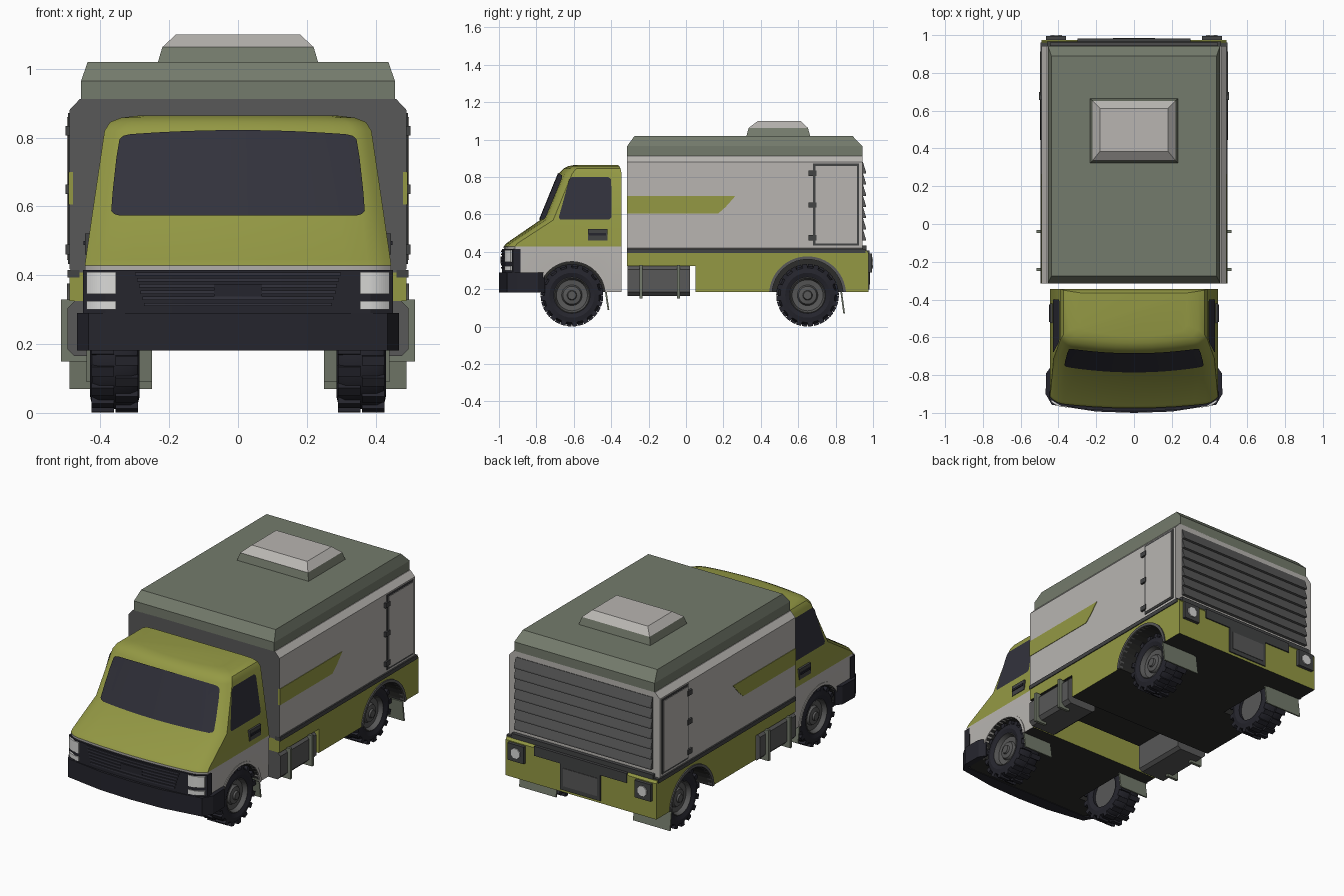
import bpy, bmesh, math
from mathutils import Vector, Matrix

if "Cube" in bpy.data.objects:
    bpy.data.objects.remove(bpy.data.objects["Cube"])

def mat(name, *rgb):
    m = bpy.data.materials.new(name)
    m.diffuse_color = [((c / 255 + 0.055) / 1.055) ** 2.4 for c in rgb] + [1]
    m.use_nodes = True
    m.node_tree.nodes["Principled BSDF"].inputs["Base Color"].default_value = m.diffuse_color
    return m

OLIVE = mat("olive_green", 148, 153, 68)
LIGHT = mat("light_grey", 184, 181, 177)
ROOF = mat("roof_green_grey", 116, 123, 108)
DARK = mat("dark_grey", 88, 88, 88)
TRIM = mat("trim_grey", 66, 67, 68)
GLASS = mat("dark_glass", 50, 50, 60)
BLACK = mat("black_rubber", 37, 37, 45)
WHITE = mat("lamp_white", 218, 218, 216)
FLOOR = mat("underside", 44, 44, 43)

def make(name, bm, mats, rule=None, smooth=0, fix=True):
    mats = mats if isinstance(mats, list) else [mats]
    if fix:
        bmesh.ops.recalc_face_normals(bm, faces=bm.faces)
    bm.normal_update()
    for f in bm.faces:
        f.material_index = rule(f.calc_center_median(), f.normal) if rule else 0
        f.smooth = smooth > 0
    for e in bm.edges:
        e.smooth = len(e.link_faces) == 2 and e.calc_face_angle(0) < smooth
    me = bpy.data.meshes.new(name)
    bm.to_mesh(me)
    bm.free()
    for m in mats:
        me.materials.append(m)
    ob = bpy.data.objects.new(name, me)
    bpy.context.collection.objects.link(ob)
    return ob

def grid(rows, wrap_u=False, wrap_v=False, caps=False):
    bm = bmesh.new()
    vs = [[bm.verts.new(p) for p in r] for r in rows]
    n, m = len(rows), len(rows[0])
    for j in range(n if wrap_v else n - 1):
        for i in range(m if wrap_u else m - 1):
            a, b = vs[j], vs[(j + 1) % n]
            bm.faces.new((a[i], a[(i + 1) % m], b[(i + 1) % m], b[i]))
    if caps:
        bm.faces.new(vs[0])
        bm.faces.new(vs[-1])
    return bm

def prism(pts, axis, a, b):
    place = {"x": lambda p, d: (d, p[0], p[1]), "y": lambda p, d: (p[0], d, p[1]),
             "z": lambda p, d: (p[0], p[1], d)}[axis]
    return grid([[place(p, d) for p in pts] for d in (a, b)], True, caps=True)

def box(name, x0, x1, y0, y1, z0, z1, m):
    return make(name, prism([(x0, y0), (x1, y0), (x1, y1), (x0, y1)], "z", z0, z1), m)

def rect(x, y0, y1, z):
    return [(-x, y0, z), (x, y0, z), (x, y1, z), (-x, y1, z)]

def circle(y, z, r, n=40, a0=0.0, a1=2 * math.pi, end=False):
    return [(y + r * math.cos(a0 + (a1 - a0) * k / (n - end)),
             z + r * math.sin(a0 + (a1 - a0) * k / (n - end))) for k in range(n)]

def carve(bm, yw, r):
    """Cut a wheel arch out of both sides."""
    body = make("body_tmp", bm, FLOOR)
    obs = [body]
    for s in (1, -1):
        c = make("arch_cutter", prism(circle(yw, .17, r), "x", s * .265, s * .6), FLOOR)
        c.hide_render = True
        body.modifiers.new("arch", "BOOLEAN").object = c
        body.modifiers[-1].operation = "DIFFERENCE"
        obs.append(c)
    bpy.context.view_layer.update()
    ev = body.evaluated_get(bpy.context.evaluated_depsgraph_get())
    out = bmesh.new()
    out.from_mesh(ev.to_mesh())
    ev.to_mesh_clear()
    for o in obs:
        bpy.data.objects.remove(o)
    return out

def in_arch(c, n, yw, r):
    return (abs(n.x) < .5 and abs(math.hypot(c.y - yw, c.z - .17) - r) < .012) or \
           (abs(n.x) > .9 and abs(c.x) < .3 and c.z < .36)

# Cab: rounded-front rings stacked by height (z, half width, front y, bow, back y)
LEVELS = [(.185, .44, -.955, .03, -.345), (.428, .445, -.975, .03, -.345), (.445, .443, -.962, .03, -.345),
          (.57, .425, -.78, .04, -.345), (.82, .388, -.678, .04, -.345), (.845, .372, -.655, .04, -.35),
          (.858, .34, -.63, .04, -.356), (.865, .28, -.595, .03, -.365)]
half = [.25, .5, .7, .85, .91, .96, 1]
T = [-t for t in reversed(half)] + [0] + half
def bow(t, yf, b):
    return yf + b * t * t + .03 * (max(0, abs(t) - .85) / .15) ** 2
cab = grid([[(-h, yb, z)] + [(h * t, bow(t, yf, b), z) for t in T] + [(h, yb, z)]
            for z, h, yf, b, yb in LEVELS], True, caps=True)
def cab_rule(c, n):
    if in_arch(c, n, -.61, .178) or n.z < -.5:
        return 2
    return 1 if c.z < .43 and n.y < .7 else 0
make("cab", carve(cab, -.61, .178), [OLIVE, LIGHT, FLOOR], cab_rule, .6)

def cab_at(z):
    k = (z - .57) / .25
    return .425 - .037 * k, -.78 + .102 * k

# Windscreen follows the curved cab front
rows = []
for v, cut in ((0, .03), (.02, .012), (.06, .002), (.3, 0), (.7, 0), (.94, .003), (.98, .013), (1, .032)):
    w, row = .372 - .026 * v - cut, []
    for k in range(21):
        u = k / 10 - 1
        z = .573 + v * (.237 + .012 * (1 - u * u))
        h, yf = cab_at(z)
        row.append((u * w, bow(u * w / h, yf, .04) - .007, z))
    rows.append(row)
make("windscreen", grid(rows), GLASS, smooth=.6, fix=False)

# Bumper
side = [(.44, -.755), (.465, -.79), (.468, -.9), (.435, -.957), (.2, -.993), (0, -1)]
inner = [(-.432, -.755), (-.432, -.92), (.432, -.92), (.432, -.755)]
make("front_bumper", prism(side + [(-x, y) for x, y in side[-2::-1]] + inner, "z", .182, .29), BLACK)

# Grille band, slats and lamps share one bowed front
def strip(name, x0, x1, z0, z1, off, m, deep=.025):
    xs = [x0 + (x1 - x0) * k / 14 for k in range(15)]
    f = [(x, bow(x / .45, -.985, .03) - off) for x in xs]
    make(name, prism(f + [(x, y + deep) for x, y in reversed(f)], "z", z0, z1), m)
strip("grille_band", -.45, .45, .285, .415, 0, BLACK, .04)
strip("grille_top", -.3, .3, .4, .408, .005, GLASS)
for k in range(5):
    strip("grille_slat", -.293 + .005 * (4 - k), .293 - .005 * (4 - k), .31 + .018 * k, .32 + .018 * k, .005, GLASS)
strip("number_plate_front", -.07, .07, .338, .375, .008, BLACK)

# Parts repeated on both sides
for s in (1, -1):
    strip("headlight", s * .355, s * .44, .345, .41, .005, WHITE)
    strip("indicator", s * .355, s * .44, .30, .325, .005, WHITE)
    # Side window and door handle
    pts = [(-.672, .572), (-.68, .585), (-.625, .785), (-.61, .80), (-.415, .80),
           (-.4, .787), (-.398, .585), (-.41, .572)]
    bm = bmesh.new()
    f = bm.faces.new([bm.verts.new((s * (cab_at(z)[0] + .004), y, z)) for y, z in pts])
    f.normal_update()
    if f.normal.x * s < 0:
        f.normal_flip()
    make("side_window", bm, GLASS, fix=False)
    box("handle_plate", s * .42, s * .444, -.525, -.42, .46, .522, TRIM)
    box("handle_grip", s * .42, s * .449, -.518, -.427, .488, .5, BLACK)
    # Stripe, trim rail and side door of the box
    make("side_stripe", prism([(-.315, .605), (.172, .605), (.212, .64), (.265, .70), (-.315, .70)],
                              "x", s * .48, s * .493), OLIVE)
    box("side_rail", s * .46, s * .495, -.315, .96, .393, .416, TRIM)
    box("side_door_frame", s * .48, s * .494, .68, .925, .433, .872, TRIM)
    box("side_door", s * .48, s * .497, .692, .913, .445, .86, LIGHT)
    for z in (.82, .65, .475):
        box("door_hinge", s * .48, s * .502, .656, .698, z - .014, z + .014, TRIM)
    # Side tank with straps
    t = [(.30, .18), (.32, .165), (.475, .165), (.495, .185), (.495, .305), (.475, .325), (.30, .325)]
    make("side_tank", prism([(s * x, z) for x, z in t], "y", -.313, .022), DARK)
    for y in (-.24, -.04):
        box("tank_strap", s * .44, s * .515, y - .008, y + .008, .15, .33, ROOF)
    # Wheel arch lips and mud flaps
    for name, yw, r, x, m in (("front_arch_lip", -.61, .178, .446, LIGHT), ("rear_arch_lip", .65, .19, .497, DARK)):
        arc = circle(yw, .17, r, 24, .08, math.pi - .08, True)
        arc += circle(yw, .17, r + .016, 24, math.pi - .08, .08, True)
        make(name, prism(arc, "x", s * (x - .03), s * x), m, smooth=.5)
    for y, z, b, x in ((-.435, .2, .09, .44), (.825, .19, .07, .49)):
        make("mud_flap", prism([(y, z), (y + .009, z), (y + .025, b), (y + .016, b)], "x", s * .25, s * x), ROOF)
    # Tail lamps
    box("tail_lamp_housing", s * .36, s * .465, .96, .994, .29, .39, TRIM)
    make("tail_lamp", prism(circle(s * .412, .34, .032, 8, math.pi / 8, 2.125 * math.pi), "y", .98, 1.0), WHITE)
    # Wheels
    for yw in (-.61, .65):
        def lathe(prof, closed):
            rows = [[(s * (.358 + x), yw + r * math.cos(a), .168 + r * math.sin(a))
                     for a in (2 * math.pi * k / 32 for k in range(32))] for x, r in prof]
            bm = grid(rows, True, closed)
            bmesh.ops.remove_doubles(bm, verts=bm.verts, dist=1e-5)
            return bm
        tyre = [(-.062, .095), (-.072, .12), (-.066, .146), (-.045, .157), (.045, .157),
                (.066, .146), (.072, .12), (.062, .095)]
        make("tyre", lathe(tyre, True), BLACK, smooth=.6)
        rim = [(-.045, 0), (-.045, .097), (.06, .1), (.066, .093), (.04, .083), (.036, .055),
               (.05, .048), (.054, .026), (.064, .022), (.064, 0)]
        make("wheel_rim", lathe(rim, False), DARK, smooth=.5)
        bm = bmesh.new()
        for k in range(16):
            for e in (1, -1):
                rot = Matrix.Rotation((k + .25 * e) * math.pi / 8, 4, "X")
                bmesh.ops.create_cube(bm, size=1, matrix=Matrix.Translation((s * .358, yw, .168)) @ rot
                                      @ Matrix.Translation((e * .035, 0, .155))
                                      @ Matrix.Diagonal((.066, .028, .024, 1)))
        make("tyre_tread", bm, BLACK)

# Lower body with rear arches and a raised floor above the tanks
skirt = prism([(-.315, .325), (.05, .325), (.05, .185), (.975, .185), (.975, .395), (.965, .408), (-.315, .408)],
              "x", -.49, .49)
make("lower_body", carve(skirt, .65, .19), [OLIVE, FLOOR],
     lambda c, n: 1 if n.z < -.5 or in_arch(c, n, .65, .19) else 0)

# Cargo box
prof = [(.475, .40), (.49, .42), (.49, .88), (.46, .912)]
make("cargo_box", prism(prof + [(-x, z) for x, z in reversed(prof)], "y", -.315, .943), [LIGHT, DARK],
     lambda c, n: 1 if n.y < -.5 else 0)

# Roof and hatch
make("roof", grid([rect(.456, -.315, .943, .908), rect(.456, -.315, .943, .965),
                   rect(.437, -.275, .89, 1.02)], True, caps=True), ROOF)
make("roof_hatch", grid([rect(.234, .322, .665, 1.015), rect(.22, .335, .652, 1.063),
                         rect(.18, .385, .612, 1.1)], True, caps=True), [ROOF, LIGHT],
     lambda c, n: 1 if c.z > 1.064 else 0)

# Roller shutter with overlapping slats
saw = [(.93, .46)]
for k in range(7):
    z = .46 + k * .06
    saw += [(.962, z), (.962, z + .008), (.946, z + .06)]
make("roller_shutter", prism(saw + [(.93, .88)], "x", -.445, .445), DARK)
box("shutter_sill", -.46, .46, .93, .965, .408, .435, TRIM)

# Rear step and plate recess
box("rear_step", -.3, .3, .96, .982, .352, .408, TRIM)
box("rear_plate_frame", -.13, .13, .96, .982, .2, .352, TRIM)
box("rear_plate", -.11, .11, .97, .985, .225, .33, DARK)
